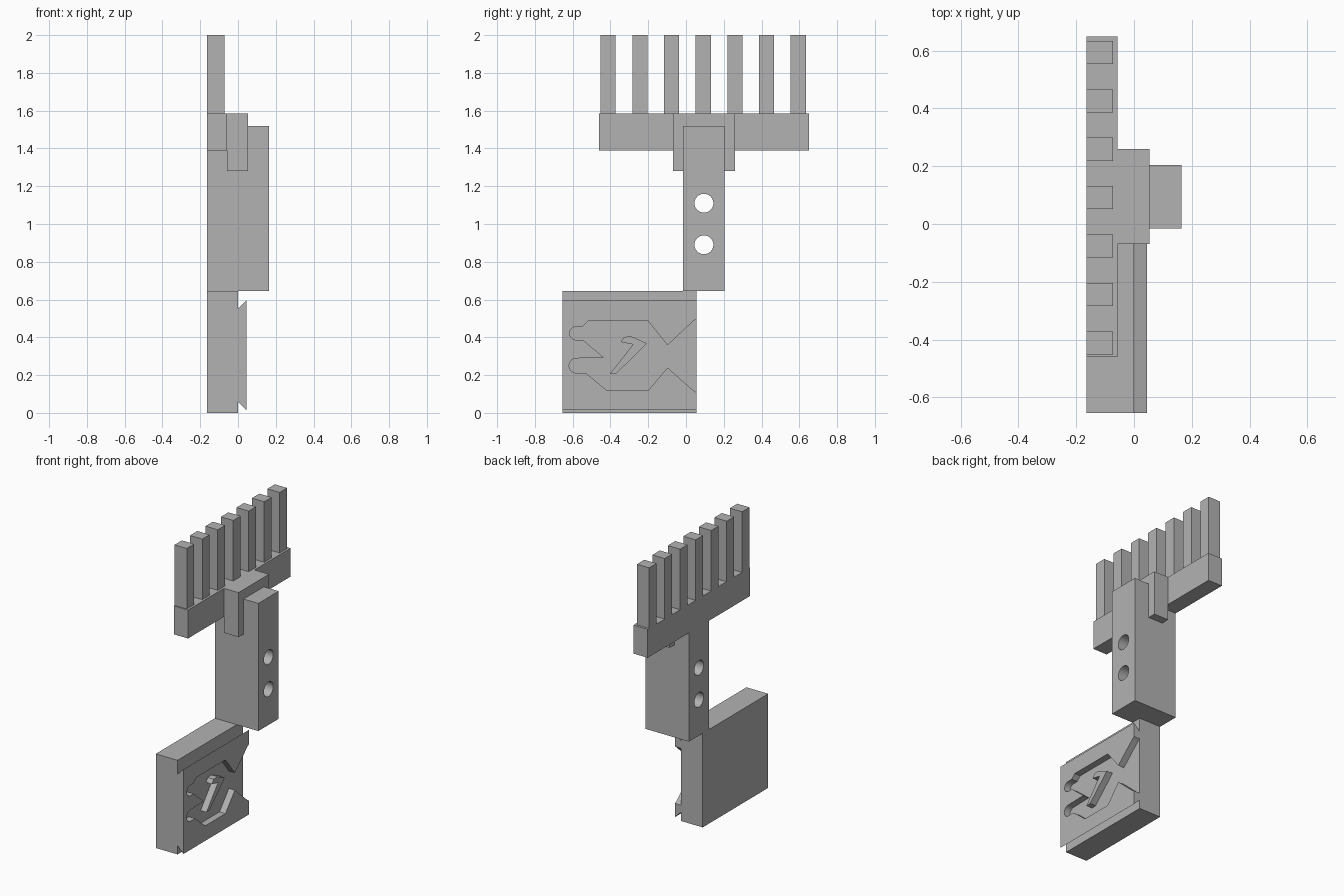
import bpy, bmesh
from math import cos, sin, pi, radians
from mathutils import Vector

if "Cube" in bpy.data.objects:
    bpy.data.objects.remove(bpy.data.objects["Cube"], do_unlink=True)

grey = bpy.data.materials.new("plain grey")
grey.use_nodes = True
colour = (0.45, 0.45, 0.45, 1)
grey.diffuse_color = colour
grey.node_tree.nodes["Principled BSDF"].inputs["Base Color"].default_value = colour


def prism(name, profile, axis, lo, hi):
    """Extrude a flat profile: (y, z) points along x, or (x, z) points along y."""
    def place(p, d):
        return (d, p[0], p[1]) if axis == "x" else (p[0], d, p[1])
    bm = bmesh.new()
    face = bm.faces.new([bm.verts.new(place(p, lo)) for p in profile])
    new = bmesh.ops.extrude_face_region(bm, geom=[face])["geom"]
    shift = Vector(place((0, 0), hi - lo))
    bmesh.ops.translate(bm, vec=shift, verts=[v for v in new if isinstance(v, bmesh.types.BMVert)])
    bmesh.ops.recalc_face_normals(bm, faces=bm.faces)
    mesh = bpy.data.meshes.new(name)
    bm.to_mesh(mesh)
    bm.free()
    mesh.materials.append(grey)
    obj = bpy.data.objects.new(name, mesh)
    bpy.context.collection.objects.link(obj)
    return obj


def box(name, x, y, z):
    rect = [(y[0], z[0]), (y[1], z[0]), (y[1], z[1]), (y[0], z[1])]
    return prism(name, rect, "x", *x)


def arc(cy, cz, r, start, end, n):
    angles = [radians(start + (end - start) * i / n) for i in range(n + 1)]
    return [(cy + r * cos(a), cz + r * sin(a)) for a in angles]


def cut(obj, cutter):
    mod = obj.modifiers.new("cut", "BOOLEAN")
    mod.operation = "DIFFERENCE"
    mod.solver = "EXACT"
    mod.object = cutter
    cutter.hide_render = True
    cutter.hide_viewport = True
    cutter.display_type = "WIRE"


BACK = -0.165

# Comb: bar and seven teeth
box("comb_bar", (BACK, -0.057), (-0.46, 0.65), (1.39, 1.585))
for i in range(7):
    y = -0.452 + i * 0.1677
    box(f"comb_tooth_{i + 1}", (BACK, -0.072), (y, y + 0.08), (1.585, 2.0))

# Clip straddling the handle
clip = [(-0.07, 1.28), (-0.015, 1.28), (-0.015, 1.52), (0.205, 1.52),
        (0.205, 1.28), (0.26, 1.28), (0.26, 1.585), (-0.07, 1.585)]
prism("clip", clip, "x", -0.057, 0.053)

# Handle with two through holes
side = [(BACK, 0.645), (0.165, 0.645), (0.165, 1.52), (-0.057, 1.52), (-0.057, 1.39), (BACK, 1.39)]
handle = prism("handle", side, "y", -0.015, 0.205)
for i, z in enumerate((0.89, 1.11)):
    hole = arc(0.095, z, 0.05, 0, 360, 32)[:-1]
    cut(handle, prism(f"hole_cutter_{i + 1}", hole, "x", -0.3, 0.3))

# Block and its dovetail plate
box("block", (BACK, 0), (-0.655, 0.055), (0, 0.645))
dovetail = [(0, 0.06), (0.045, 0.015), (0.045, 0.595), (0, 0.55)]
plate = prism("dovetail_plate", dovetail, "y", -0.655, 0.055)

# Recess cut through the plate, open at the back edge
recess = [(0.1, 0.53), (0.037, 0.485), (-0.098, 0.358), (-0.2, 0.486), (-0.518, 0.486), (-0.547, 0.458)]
recess += arc(-0.58, 0.422, 0.036, 90, 270, 10)
recess += [(-0.545, 0.386), (-0.434, 0.292)]
recess += arc(-0.58, 0.25, 0.039, 90, 270, 10)
recess += [(-0.53, 0.211), (-0.418, 0.118), (-0.2, 0.118), (-0.098, 0.24), (0.037, 0.12), (0.1, 0.08)]
cut(plate, prism("recess_cutter", recess, "x", -0.05, 0.1))

# Raised hook standing in the recess
hook = [(-0.405, 0.205), (-0.37, 0.207), (-0.207, 0.368), (-0.29, 0.405),
        (-0.328, 0.402), (-0.345, 0.375), (-0.28, 0.362)]
prism("raised_hook", hook, "x", 0, 0.045)

# Smooth the hole walls, keep every corner sharp
bpy.ops.object.select_all(action="DESELECT")
handle.select_set(True)
bpy.context.view_layer.objects.active = handle
for mod in [m.name for m in handle.modifiers]:
    bpy.ops.object.modifier_apply(modifier=mod)
bpy.ops.object.shade_smooth_by_angle(angle=radians(30))
